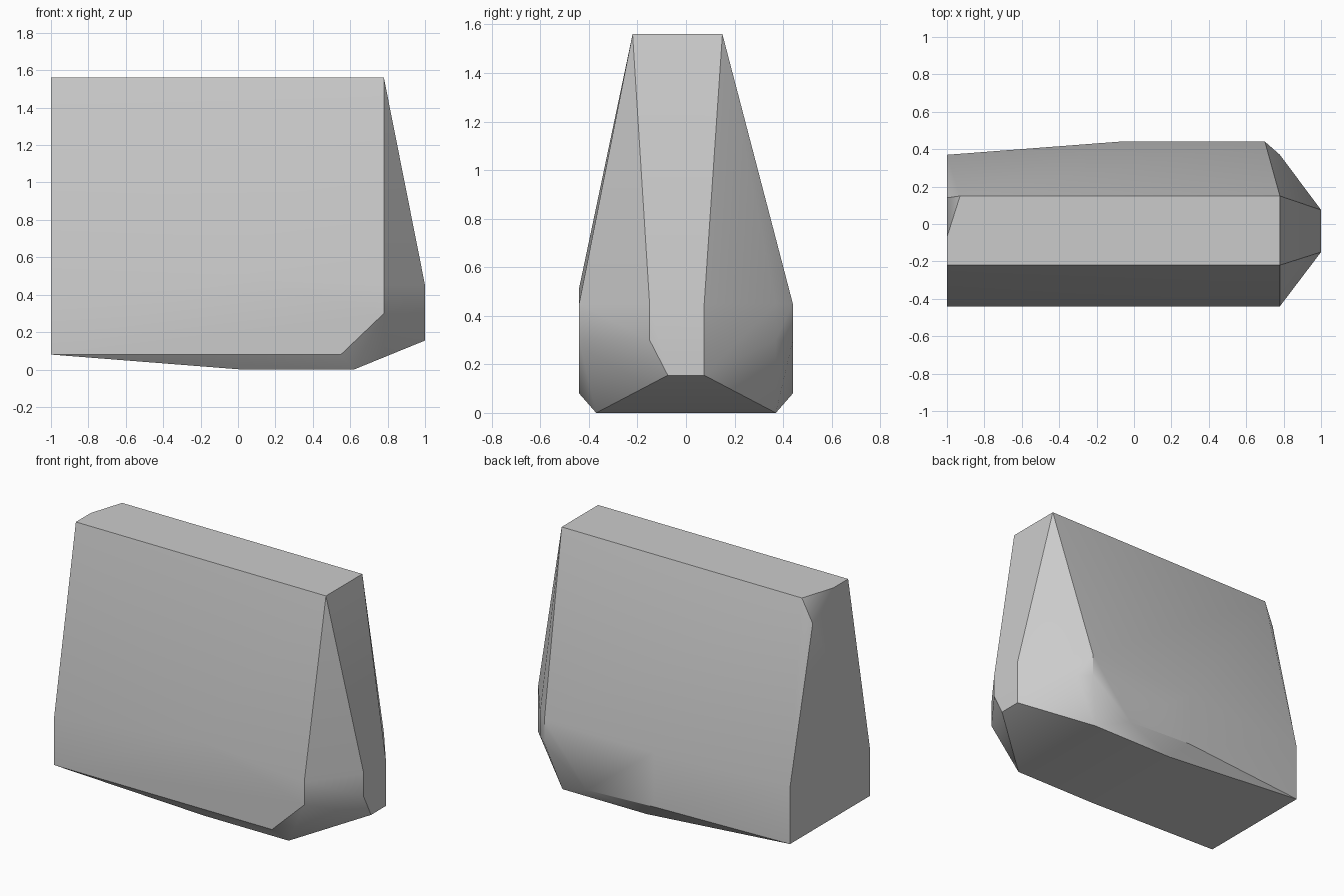
import bpy
import bmesh
import math

cube = bpy.data.objects.get("Cube")
if cube:
    bpy.data.objects.remove(cube, do_unlink=True)

# Shared levels and widths of the block
TOP, SHOULDER, KNEE, LIP, SILL = 1.56, 0.45, 0.3, 0.155, 0.08
SIDE, INNER, END = 0.44, 0.37, 0.78
TOP_FRONT, TOP_BACK = -0.22, 0.15


def flat_grey(name, value):
    """One plain colour for both the viewport and the render."""
    mat = bpy.data.materials.new(name)
    mat.use_nodes = True
    colour = (value, value, value, 1.0)
    mat.diffuse_color = colour
    bsdf = next(n for n in mat.node_tree.nodes if n.type == "BSDF_PRINCIPLED")
    bsdf.inputs["Base Color"].default_value = colour
    bsdf.inputs["Roughness"].default_value = 0.9
    return mat


def column(x, y, *heights):
    """Points stacked above one another at one plan position."""
    return [(x, y, z) for z in heights]


points = []

# Narrow top with one clipped corner
points += column(-1, TOP_FRONT, TOP)
points += column(END, TOP_FRONT, TOP)
points += column(END, TOP_BACK, TOP)
points += column(-0.93, TOP_BACK, TOP)
points += column(-1, -0.07, TOP)
points += column(-1, 0.14, 1.41)

# Front wall, slightly bulged at the shoulder
points += column(-1, -SIDE, SILL, 0.395)
points += column(0, -SIDE, 0.515)
points += column(0.55, -SIDE, SILL)
points += column(END, -SIDE, KNEE, SHOULDER)

# Back wall, tapering towards the flat end
points += column(-1, INNER, SILL, SHOULDER)
points += column(-0.08, SIDE, 0.1, SHOULDER)
points += column(0.4, SIDE, SILL)
points += column(0.7, SIDE, KNEE, SHOULDER)
points += column(END, INNER, KNEE, SHOULDER)

# Narrow nose
points += column(1, -0.15, KNEE, SHOULDER)
points += column(1, -0.075, LIP)
points += column(1, 0.075, LIP, SHOULDER)

# Base
for side in (-INNER, INNER):
    points += column(0.02, side, 0)
    points += column(0.62, side, 0)

# Wrap the corner points in one convex faceted skin
bm = bmesh.new()
for p in points:
    bm.verts.new(p)
hull = bmesh.ops.convex_hull(bm, input=bm.verts[:])
loose = [v for v in bm.verts if not v.link_faces]
bmesh.ops.delete(bm, geom=loose, context="VERTS")
bmesh.ops.dissolve_limit(bm, angle_limit=math.radians(0.5),
                         verts=bm.verts[:], edges=bm.edges[:])
bmesh.ops.recalc_face_normals(bm, faces=bm.faces[:])

mesh = bpy.data.meshes.new("faceted_block")
bm.to_mesh(mesh)
bm.free()
mesh.materials.append(flat_grey("light_grey", 0.6))
block = bpy.data.objects.new("faceted_block", mesh)
bpy.context.collection.objects.link(block)

# Soft shading on shallow creases, crisp edges elsewhere
bpy.ops.object.select_all(action="DESELECT")
block.select_set(True)
bpy.context.view_layer.objects.active = block
bpy.ops.object.shade_smooth_by_angle(angle=math.radians(30))
